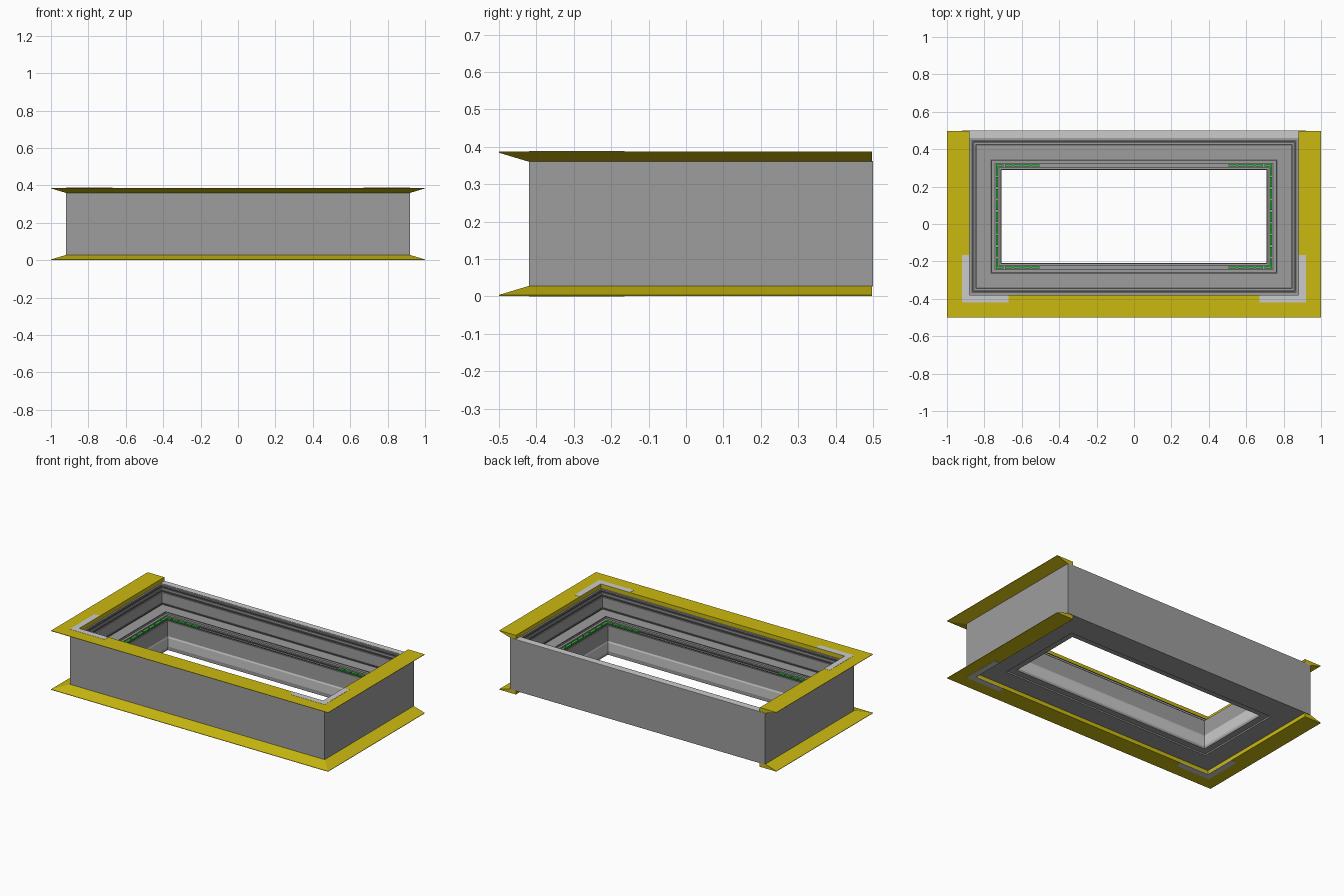
import bpy, bmesh

if "Cube" in bpy.data.objects:
    bpy.data.objects.remove(bpy.data.objects["Cube"])

HX, HY, CY, H = 0.92, 0.46, 0.04, 0.388   # outer half sizes, centre y, total height


def material(name, color):
    m = bpy.data.materials.new(name)
    m.diffuse_color = (*color, 1)
    m.use_nodes = True
    m.node_tree.nodes["Principled BSDF"].inputs["Base Color"].default_value = m.diffuse_color
    return m


YELLOW = material("yellow_paint", (0.6, 0.49, 0.005))
GREEN = material("green_clip", (0.02, 0.6, 0.03))
GREY = material("mid_grey", (0.34, 0.34, 0.34))
DARK = material("dark_seal", (0.12, 0.12, 0.12))


def finish(name, bm, mat=None):
    bmesh.ops.recalc_face_normals(bm, faces=bm.faces)
    me = bpy.data.meshes.new(name)
    bm.to_mesh(me)
    bm.free()
    ob = bpy.data.objects.new(name, me)
    bpy.context.collection.objects.link(ob)
    if mat:
        me.materials.append(mat)
    return ob


def rect(d):
    """Corners of the outer rectangle moved inward by d."""
    x, y = HX - d, HY - d
    return [(-x, CY + y), (-x, CY - y), (x, CY - y), (x, CY + y)]


def flange_path(d):
    """Three-sided mitred path, open at the back."""
    p = rect(d)
    return [(p[0][0], 0.497), p[1], p[2], (p[3][0], 0.497)]


def sweep(name, profile, path=rect, closed=True, mat=None):
    """Sweep a closed (inset, z) profile along a mitred path."""
    bm = bmesh.new()
    cols = [[bm.verts.new((x, y, z)) for x, y in path(d)] for d, z in profile]
    n, m = len(profile), len(cols[0])
    for i in range(n):
        a, b = cols[i], cols[(i + 1) % n]
        for j in range(m if closed else m - 1):
            k = (j + 1) % m
            bm.faces.new((a[j], a[k], b[k], b[j]))
    if not closed:
        bm.faces.new([c[0] for c in cols])
        bm.faces.new([c[-1] for c in cols])
    return finish(name, bm, mat)


def band(name, d0, d1, z0, z1, mat=None):
    return sweep(name, [(d0, z0), (d0, z1), (d1, z1), (d1, z0)], mat=mat)


def boxes(name, spans, z0, z1, mat=None):
    """Group of boxes given as (x0, x1, y0, y1)."""
    bm = bmesh.new()
    for x0, x1, y0, y1 in spans:
        g = bmesh.ops.create_cube(bm, size=1)["verts"]
        for v in g:
            v.co = ((x0 + x1) / 2 + v.co.x * (x1 - x0),
                    (y0 + y1) / 2 + v.co.y * (y1 - y0),
                    (z0 + z1) / 2 + v.co.z * (z1 - z0))
    return finish(name, bm, mat)


# Main frame with stepped interior
sweep("frame_body", [
    (0, 0.026), (0, 0.36), (0.05, 0.36), (0.05, 0.345), (0.06, 0.345),
    (0.06, 0.325), (0.075, 0.325), (0.075, 0.25), (0.16, 0.25), (0.16, 0.24),
    (0.175, 0.24), (0.175, 0.225), (0.208, 0.225), (0.208, 0.035),
    (0.165, 0.035), (0.165, 0.026)], mat=GREY)

# Pale rim on the top edge and pale band inside the opening
band("top_rim", 0, 0.04, 0.359, 0.362)
sweep("opening_band", [(0.205, 0.05), (0.205, 0.125), (0.208, 0.125),
                       (0.211, 0.115), (0.211, 0.06), (0.208, 0.05)])

# Dark seals along the interior steps
band("upper_seal", 0.05, 0.056, 0.34, 0.352, DARK)
band("middle_seal", 0.06, 0.068, 0.32, 0.332, DARK)
band("ledge_seal", 0.075, 0.081, 0.245, 0.257, DARK)
band("lower_seal", 0.154, 0.16, 0.245, 0.253, DARK)
band("inner_seal", 0.175, 0.18, 0.22, 0.232, DARK)
band("opening_seal", 0.196, 0.201, 0.22, 0.229, DARK)

# Flanges and their flush corner plates, bottom set mirrored from the top
for side in ("top", "bottom"):
    def zz(z, s=side):
        return z if s == "top" else H - z
    prof = [(0.04, 0.36), (0.04, 0.387), (-0.08, 0.387), (-0.08, 0.384), (0, 0.36)]
    sweep(side + "_flange", [(d, zz(z)) for d, z in prof], flange_path, False, YELLOW)
    for s, label in ((-1, "left"), (1, "right")):
        def corner(d, s=s):
            return [(s * (HX - d), -0.165), (s * (HX - d), CY - HY + d),
                    (s * 0.67, CY - HY + d)]
        prof = [(0.0, 0.384), (0.0, H), (0.04, H), (0.04, 0.384)]
        sweep(f"{side}_{label}_corner_plate", [(d, zz(z)) for d, z in prof], corner, False)

# Green clips: dashes at the corners of the long sides and along the short sides
ox, oy = HX - 0.181, HY - 0.181          # outer edge of the clip track
w, step = 0.012, 0.048
long_clips, short_clips = [], []
for s in (-1, 1):
    for t in (-1, 1):
        y = sorted((CY + t * oy, CY + t * (oy - w)))
        for i in range(5):
            x = sorted((s * (ox - i * step), s * (ox - i * step - 0.042)))
            long_clips.append((*x, *y))
    x = sorted((s * ox, s * (ox - w)))
    for i in range(9):
        y0 = CY - oy + i * 2 * oy / 9
        short_clips.append((*x, y0 + 0.003, y0 + 0.055))
boxes("long_side_clips", long_clips, 0.22, 0.234, GREEN)
boxes("short_side_clips", short_clips, 0.22, 0.234, GREEN)
